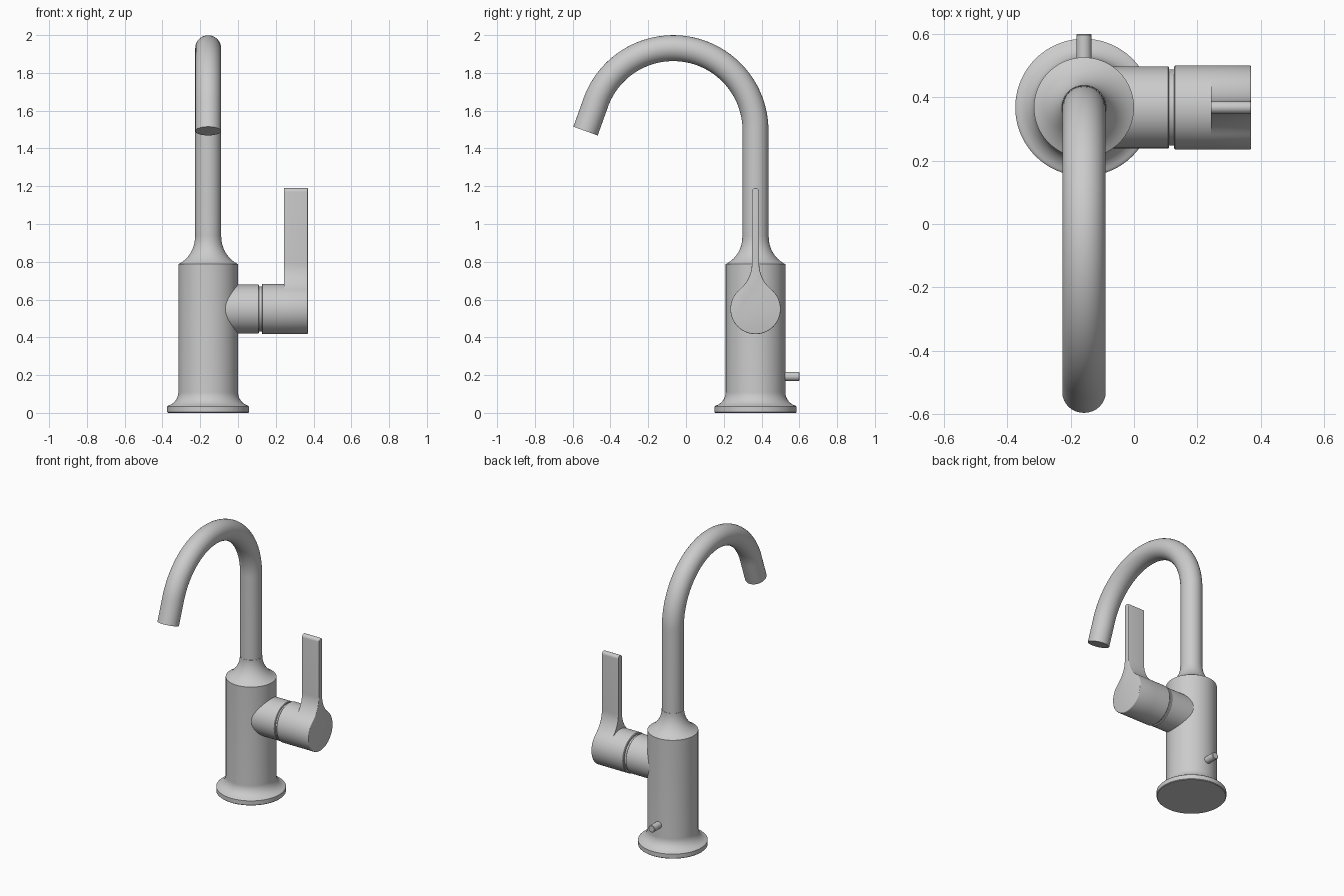
import bpy, bmesh
from math import sin, cos, pi, radians, atan2, sqrt
from mathutils import Matrix, Vector

if "Cube" in bpy.data.objects:
    bpy.data.objects.remove(bpy.data.objects["Cube"])

AX, AY = -0.158, 0.368      # vertical axis of the body
HZ = 0.55                   # height of the handle axis


def finish(name, bm, smooth=30):
    bmesh.ops.recalc_face_normals(bm, faces=bm.faces[:])
    me = bpy.data.meshes.new(name)
    bm.to_mesh(me)
    bm.free()
    ob = bpy.data.objects.new(name, me)
    bpy.context.collection.objects.link(ob)
    shade(ob, smooth)
    return ob


def shade(ob, angle=30):
    bpy.ops.object.select_all(action='DESELECT')
    ob.select_set(True)
    bpy.context.view_layer.objects.active = ob
    bpy.ops.object.shade_smooth_by_angle(angle=radians(angle))


def lathe(name, profile, matrix, n=96):
    """Revolve (radius, height) points around local z, capped at both ends."""
    bm = bmesh.new()
    rings = [[bm.verts.new(matrix @ Vector((r * cos(2 * pi * i / n), r * sin(2 * pi * i / n), h)))
              for i in range(n)] for r, h in profile]
    for a, b in zip(rings, rings[1:]):
        for i in range(n):
            j = (i + 1) % n
            bm.faces.new((a[i], a[j], b[j], b[i]))
    bm.faces.new(rings[0])
    bm.faces.new(rings[-1])
    return finish(name, bm)


def arc(cx, cy, r, a0, a1, n):
    return [(cx + r * cos(a0 + (a1 - a0) * i / n), cy + r * sin(a0 + (a1 - a0) * i / n))
            for i in range(n + 1)]


# Body: base flange, flared foot, cylinder and concave shoulder
foot = arc(0.233, 0.11, 0.075, radians(252), pi, 12)
shoulder = arc(0.23, 0.93, 0.16, radians(243.3), pi, 14)
body = [(0.213, 0), (0.217, 0.004), (0.217, 0.033), (0.213, 0.037)] + foot + [(0.158, 0.777)] + shoulder
lathe("body", body, Matrix.Translation((AX, AY, 0)))

# Spout: vertical tube, big arc, short straight outlet
R, tilt = 0.436, radians(17)
cy, cz = AY - R, 1.495
path = [(AY, 0.92)] + arc(cy, cz, R, 0, pi - tilt, 48) + [(-0.532, 1.492)]
cu = bpy.data.curves.new("spout", 'CURVE')
cu.dimensions = '3D'
cu.bevel_depth = 0.0685
cu.bevel_resolution = 14
cu.use_fill_caps = True
sp = cu.splines.new('POLY')
sp.points.add(len(path) - 1)
for p, (y, z) in zip(sp.points, path):
    p.co = (AX, y, z, 1)
spout = bpy.data.objects.new("spout", cu)
bpy.context.collection.objects.link(spout)
bpy.ops.object.select_all(action='DESELECT')
spout.select_set(True)
bpy.context.view_layer.objects.active = spout
bpy.ops.object.convert(target='MESH')
shade(bpy.context.object)

# Valve housing along +x, with the narrow groove before the handle hub
along_x = Matrix.Translation((0, AY, HZ)) @ Matrix.Rotation(pi / 2, 4, 'Y')
lathe("valve_housing", [(0.129, -0.13), (0.129, 0.108), (0.126, 0.111), (0.12, 0.111), (0.12, 0.14)], along_x)
HR = 0.133
lathe("handle_hub", [(HR - 0.004, 0.126), (HR, 0.13), (HR, 0.243)], along_x)

# Lever: teardrop outline (hub circle blending into a thin blade), extruded along x
w, h, top = 0.0195, 0.24, 1.19 - HZ
F = (w * w + h * h - HR * HR) / (2 * (HR - w))      # blend radius tangent to circle and blade
a = atan2(h, w + F)
right = arc(0, 0, HR, -pi / 2, a, 40)
right += arc(w + F, h, F, pi + a, pi, 14)[1:]
right += arc(0, top - w, w, 0, pi / 2, 8)
outline = right + [(-y, z) for y, z in right[-2:0:-1]]
bm = bmesh.new()
face = bm.faces.new([bm.verts.new((0.243, AY + y, HZ + z)) for y, z in outline])
ext = bmesh.ops.extrude_face_region(bm, geom=[face])
far = [v for v in ext["geom"] if isinstance(v, bmesh.types.BMVert)]
bmesh.ops.translate(bm, verts=far, vec=(0.127, 0, 0))
rim = [e for e in bm.edges if all(v.co.x > 0.36 for v in e.verts)]
bmesh.ops.bevel(bm, geom=rim, offset=0.005, segments=3, profile=0.5, affect='EDGES')
finish("handle_lever", bm, 35)

# Small pin at the back of the body
along_y = Matrix.Translation((AX, AY, 0.193)) @ Matrix.Rotation(-pi / 2, 4, 'X')
lathe("back_pin", [(0.024, 0.13), (0.024, 0.229), (0.021, 0.232)], along_y, 32)
